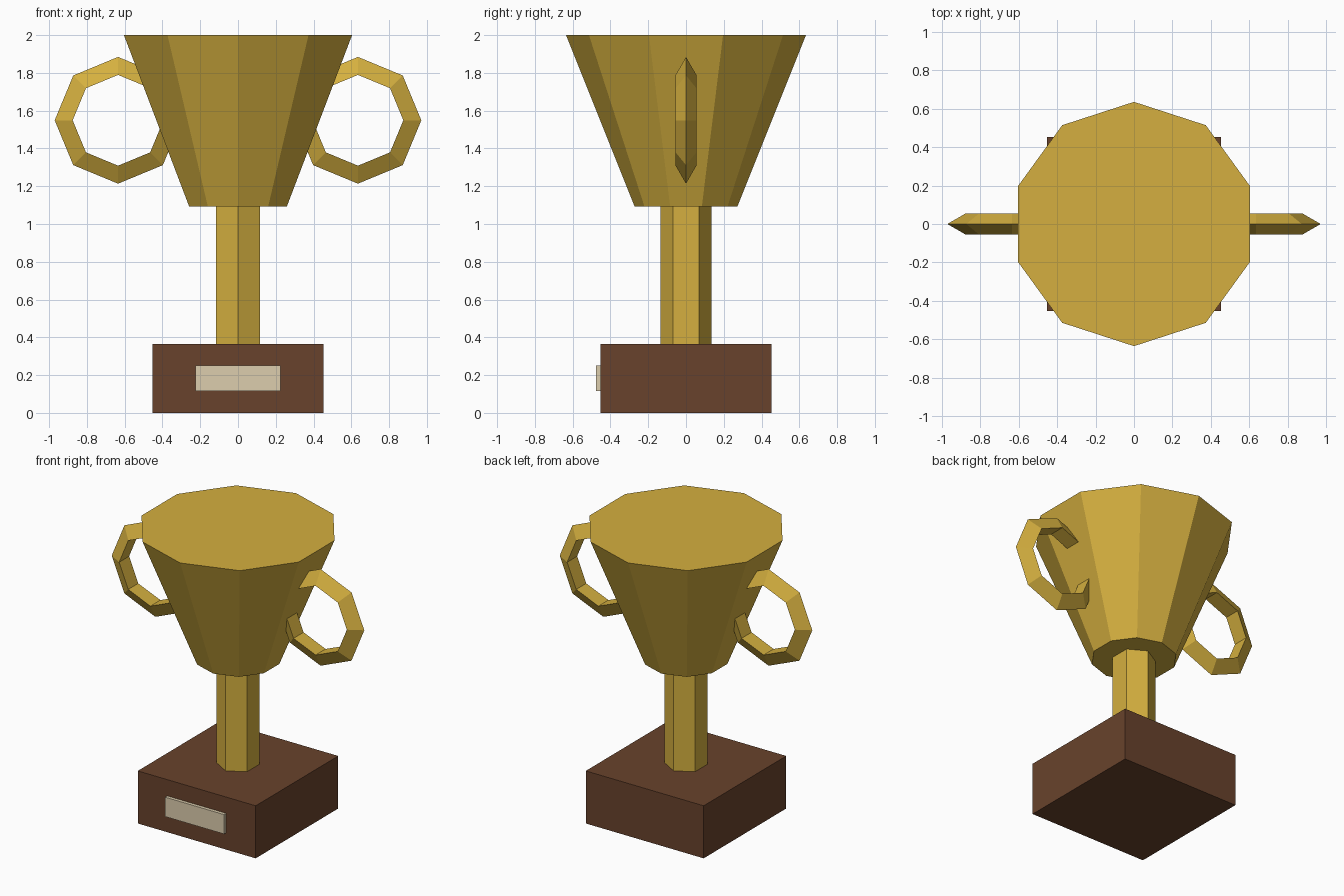
import bpy
from math import pi

if "Cube" in bpy.data.objects:
    bpy.data.objects.remove(bpy.data.objects["Cube"])


def material(name, rgb):
    m = bpy.data.materials.new(name)
    m.diffuse_color = (*rgb, 1)
    m.use_nodes = True
    m.node_tree.nodes["Principled BSDF"].inputs["Base Color"].default_value = m.diffuse_color
    return m


gold = material("gold", (0.66, 0.43, 0.05))
wood = material("wood", (0.14, 0.055, 0.025))
pale = material("pale", (0.72, 0.61, 0.42))


def finish(name, mat):
    ob = bpy.context.object
    ob.name = name
    ob.data.materials.append(mat)
    return ob


def box(name, x, y, z, mat):
    # x, y, z are (min, max) ranges
    bpy.ops.mesh.primitive_cube_add(size=1, location=[sum(r) / 2 for r in (x, y, z)])
    bpy.context.object.scale = [r[1] - r[0] for r in (x, y, z)]
    bpy.ops.object.transform_apply(location=False, rotation=False, scale=True)
    return finish(name, mat)


def frustum(name, sides, r0, r1, z0, z1, mat):
    bpy.ops.mesh.primitive_cone_add(vertices=sides, radius1=r0, radius2=r1,
                                    depth=z1 - z0, location=(0, 0, (z0 + z1) / 2))
    return finish(name, mat)


# Square plinth with name plate on the front
box("base", (-0.453, 0.453), (-0.453, 0.453), (0, 0.365), wood)
box("plaque", (-0.226, 0.226), (-0.476, -0.43), (0.117, 0.252), pale)

# Six-sided stem and ten-sided flared cup
frustum("stem", 6, 0.136, 0.136, 0.365, 1.093, gold)
frustum("cup", 10, 0.272, 0.635, 1.093, 2.0, gold)

# Eight-sided ring handles with triangular section, sunk into the cup
for side, name in ((-1, "left_handle"), (1, "right_handle")):
    bpy.ops.mesh.primitive_torus_add(major_segments=8, minor_segments=3,
                                     major_radius=0.272, minor_radius=0.0635,
                                     location=(side * 0.635, 0, 1.549),
                                     rotation=(pi / 2, 0, 0))
    finish(name, gold)
